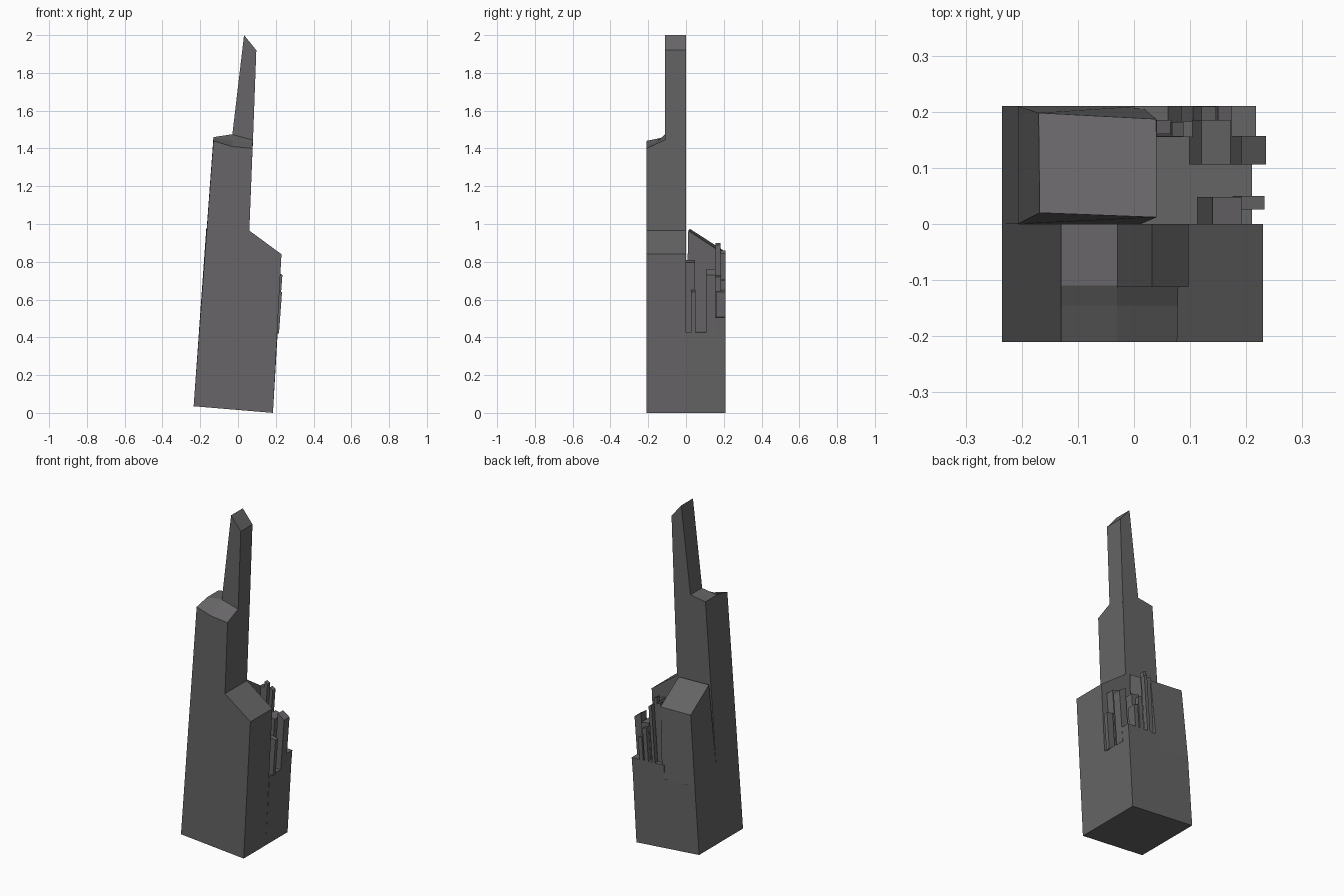
import bpy, bmesh

stone = bpy.data.materials.new("dark_stone")
stone.diffuse_color = (0.135, 0.13, 0.135, 1)


def loft(name, rings):
    """Skin matching rings of points and cap both ends."""
    bm = bmesh.new()
    rows = [[bm.verts.new(p) for p in ring] for ring in rings]
    n = len(rows[0])
    for a, b in zip(rows, rows[1:]):
        for i in range(n):
            j = (i + 1) % n
            bm.faces.new((a[i], a[j], b[j], b[i]))
    bm.faces.new(rows[0][::-1])
    bm.faces.new(rows[-1])
    bmesh.ops.recalc_face_normals(bm, faces=bm.faces)
    mesh = bpy.data.meshes.new(name)
    bm.to_mesh(mesh)
    bm.free()
    mesh.materials.append(stone)
    ob = bpy.data.objects.new(name, mesh)
    bpy.context.collection.objects.link(ob)
    return ob


def side_loft(name, sections):
    """Loft front-view (x, z) profiles placed at given depths."""
    return loft(name, [[(x, y, z) for x, z in prof] for y, prof in sections])


def pillar(name, x0, x1, y0, y1, z0, z1, drop=0.0):
    """Leaning shard; x range is at the top, the top drops towards the right."""
    lean = 0.07 * (z1 - z0)
    corners = [(x0, y0), (x1, y0), (x1, y1), (x0, y1)]
    return loft(name, [[(x - lean, y, z0) for x, y in corners],
                       [(x, y, z1 - (drop if x == x1 else 0)) for x, y in corners]])


# Front half: shoulder block and tall column with a bent ledge on top
body = [(-0.235, 0.035), (0.185, 0.0), (0.23, 0.84), (0.06, 0.965)]
side_loft("front_column", [
    (-0.21, body + [(0.077, 1.40), (-0.03, 1.41), (-0.13, 1.44)]),
    (-0.145, body + [(0.078, 1.43), (-0.03, 1.445), (-0.13, 1.453)]),
    (-0.11, body + [(0.079, 1.445), (-0.03, 1.475), (-0.13, 1.46)]),
    (0.0, body + [(0.079, 1.445), (-0.03, 1.475), (-0.13, 1.46)])])

# Spire with a slanted tip
side_loft("spire", [(y, [(-0.035, 1.43), (0.078, 1.41), (0.097, 1.92), (0.032, 2.0)])
                    for y in (-0.112, 0.0)])

# Back half: base, broken low on the right
side_loft("back_base", [(y, [(-0.235, 0.035), (0.185, 0.0), (0.21, 0.425), (-0.206, 0.44)])
                        for y in (0.0, 0.21)])
side_loft("back_corner_step", [(y, [(0.0, 0.41), (0.209, 0.41), (0.217, 0.505), (0.0, 0.515)])
                               for y in (0.155, 0.21)])

# Back left column, tapering in depth with a top sloping to the rear
loft("back_column", [
    [(-0.207, 0.0, 0.43), (0.012, 0.0, 0.42), (0.012, 0.21, 0.42), (-0.207, 0.21, 0.43)],
    [(-0.168, 0.02, 0.975), (0.04, 0.012, 0.965), (0.04, 0.187, 0.85), (-0.17, 0.198, 0.86)]])

# Broken shards standing on the low rear right corner
shards = [
    (0.140, 0.192, 0.000, 0.048, 0.42, 0.81, 0.015),
    (0.192, 0.233, 0.026, 0.050, 0.42, 0.65, 0.010),
    (0.120, 0.172, 0.106, 0.185, 0.42, 0.73, 0.010),
    (0.192, 0.235, 0.106, 0.157, 0.42, 0.76, 0.030),
    (0.150, 0.175, 0.158, 0.210, 0.49, 0.65, 0.010),
    (0.120, 0.146, 0.185, 0.209, 0.49, 0.71, 0.010),
    (0.040, 0.068, 0.160, 0.185, 0.42, 0.87, 0.010),
    (0.068, 0.088, 0.156, 0.182, 0.42, 0.90, 0.010),
    (0.085, 0.104, 0.183, 0.210, 0.49, 0.86, 0.015),
]
for i, s in enumerate(shards):
    pillar(f"shard_{i + 1}", *s)
